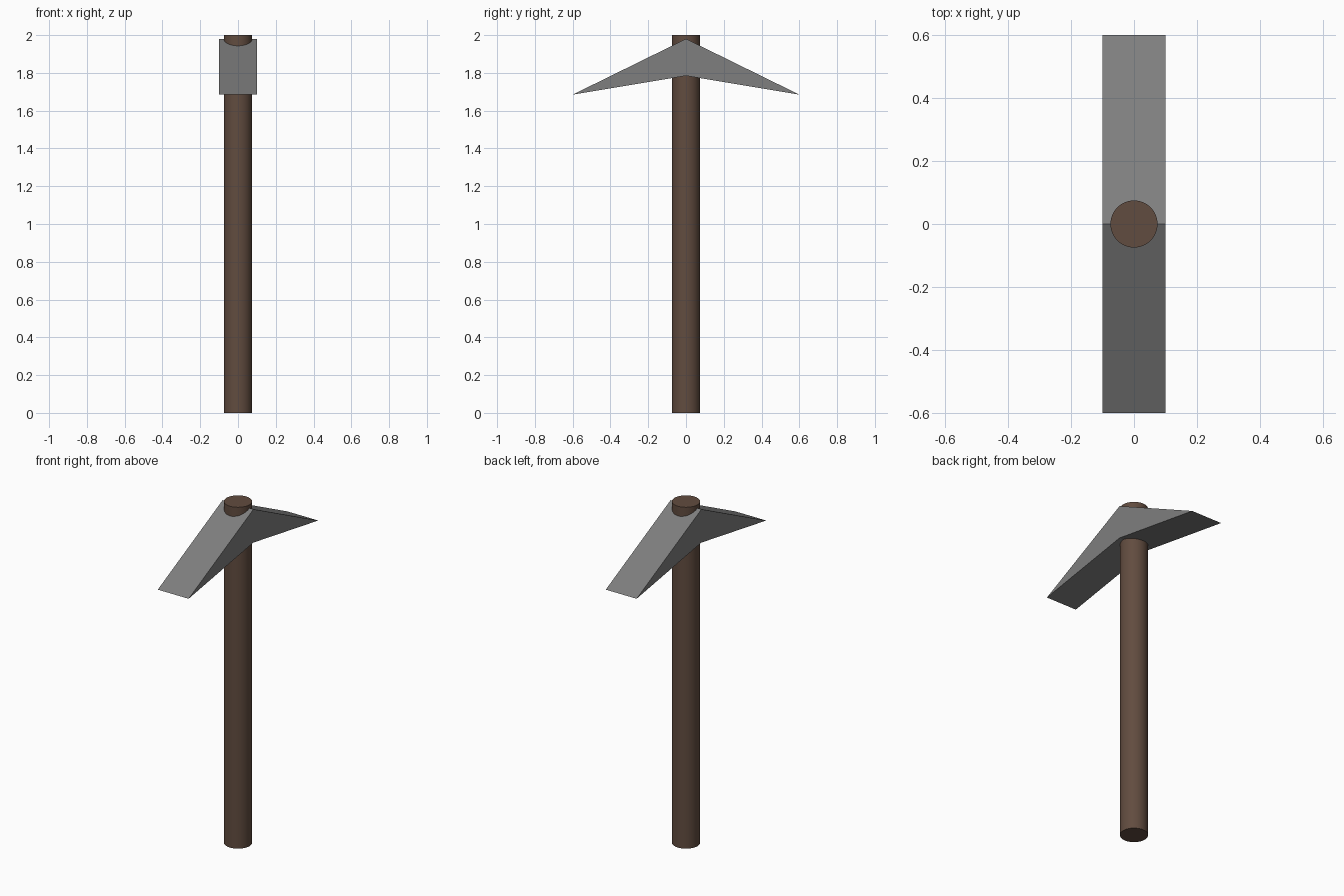
import bpy
import bmesh

cube = bpy.data.objects.get("Cube")
if cube:
    bpy.data.objects.remove(cube, do_unlink=True)


def make_material(name, rgb):
    mat = bpy.data.materials.new(name)
    mat.use_nodes = True
    color = (*rgb, 1.0)
    mat.diffuse_color = color
    mat.node_tree.nodes["Principled BSDF"].inputs["Base Color"].default_value = color
    return mat


wood = make_material("brown wood", (0.12, 0.072, 0.05))
iron = make_material("grey iron", (0.21, 0.21, 0.21))

# Handle: a round shaft running through the head
bpy.ops.mesh.primitive_cylinder_add(vertices=32, radius=0.075, depth=2, location=(0, 0, 1))
handle = bpy.context.object
handle.name = "handle"
handle.data.materials.append(wood)
bpy.ops.object.shade_smooth_by_angle()

# Head: a chevron profile extruded across the width
HALF_WIDTH = 0.1
profile = [(-0.6, 1.685), (0, 1.785), (0.6, 1.685), (0, 1.98)]
bm = bmesh.new()
side = bm.faces.new([bm.verts.new((-HALF_WIDTH, y, z)) for y, z in profile])
extruded = bmesh.ops.extrude_face_region(bm, geom=[side])
moved = [v for v in extruded["geom"] if isinstance(v, bmesh.types.BMVert)]
bmesh.ops.translate(bm, verts=moved, vec=(2 * HALF_WIDTH, 0, 0))

# Split the concave sides along the middle so each arm is a clean triangle
for x in (-HALF_WIDTH, HALF_WIDTH):
    middle = [v for v in bm.verts if abs(v.co.x - x) < 1e-4 and abs(v.co.y) < 1e-4]
    bmesh.ops.connect_verts(bm, verts=middle)
bmesh.ops.recalc_face_normals(bm, faces=bm.faces)

mesh = bpy.data.meshes.new("pick_head")
bm.to_mesh(mesh)
bm.free()
mesh.materials.append(iron)
head = bpy.data.objects.new("pick_head", mesh)
bpy.context.collection.objects.link(head)
